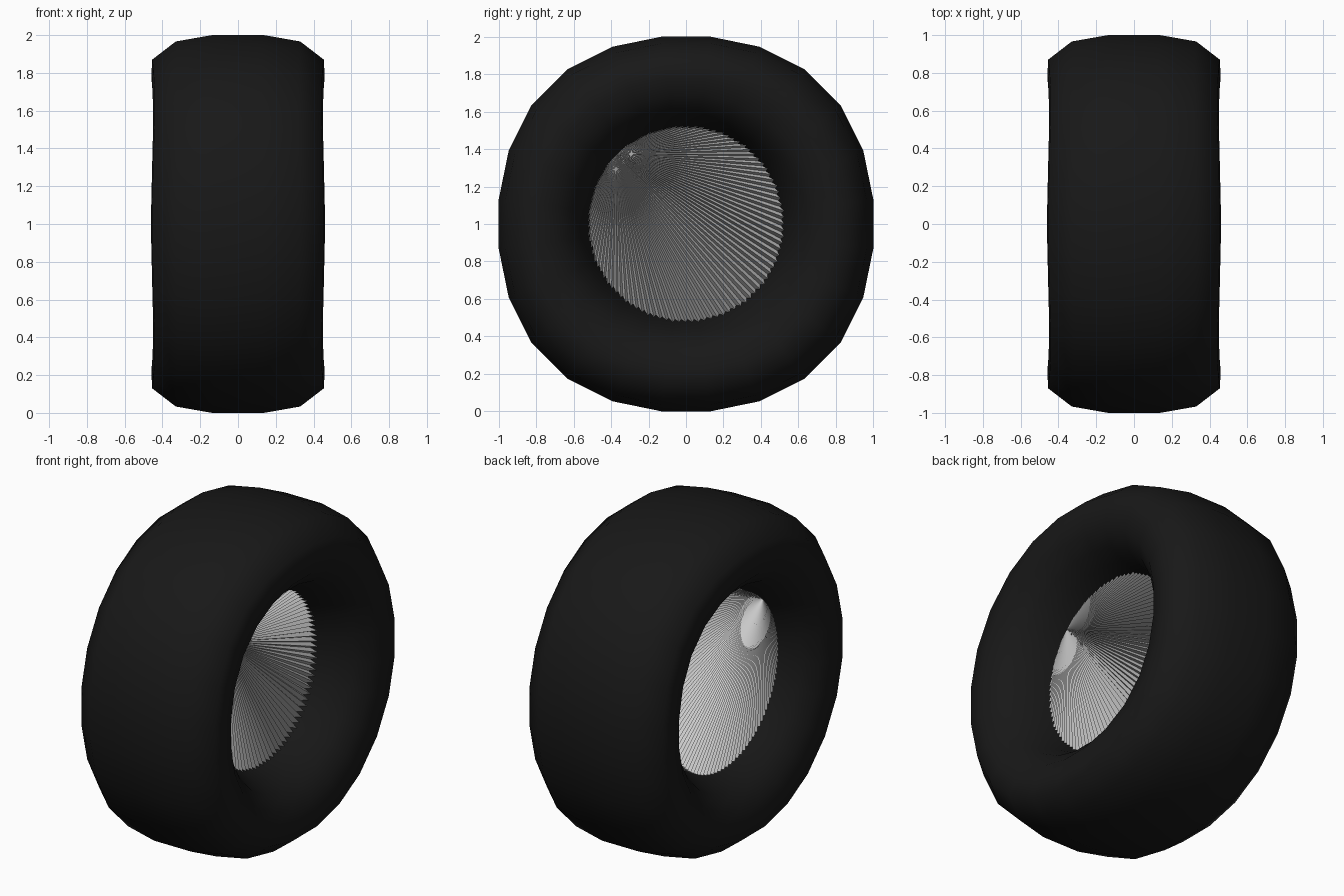
import bpy, bmesh, math

if "Cube" in bpy.data.objects:
    bpy.data.objects.remove(bpy.data.objects["Cube"])

SIDES = 24


def make_object(name, bm, smooth):
    bmesh.ops.recalc_face_normals(bm, faces=bm.faces)
    me = bpy.data.meshes.new(name)
    bm.to_mesh(me)
    bm.free()
    for p in me.polygons:
        p.use_smooth = smooth
    ob = bpy.data.objects.new(name, me)
    bpy.context.collection.objects.link(ob)
    return ob


# Tyre: half cross-section (x, radius), mirrored and swept around the x axis
half = [(0.13, 1.0), (0.33, 0.965), (0.455, 0.87), (0.46, 0.78), (0.435, 0.69),
        (0.36, 0.61), (0.26, 0.56), (0.10, 0.50)]
profile = half + [(-x, r) for x, r in reversed(half)]

bm = bmesh.new()
rings = []
for i in range(SIDES):
    a = 2 * math.pi * (i + 0.5) / SIDES
    c4 = math.cos(4 * a)
    ring = []
    for x, r in profile:
        w = max(0.0, min(1.0, (r - 0.5) / 0.4))
        rr = r * (1 + w * (0.026 - 0.0185 * c4))
        xx = x * (1 - w * 0.0165 * (1 - c4))
        ring.append(bm.verts.new((xx, rr * math.cos(a), 1 + rr * math.sin(a))))
    rings.append(ring)
n = len(profile)
for i in range(SIDES):
    p, q = rings[i], rings[(i + 1) % SIDES]
    for j in range(n):
        k = (j + 1) % n
        bm.faces.new((p[j], q[j], q[k], p[k]))
tyre = make_object("tyre", bm, True)
rubber = bpy.data.materials.new("rubber")
rubber.diffuse_color = (0.009, 0.009, 0.009, 1)
rubber.use_nodes = True
rubber.node_tree.nodes["Principled BSDF"].inputs["Base Color"].default_value = rubber.diffuse_color
tyre.data.materials.append(rubber)

# Hub: drum whose two caps are pleated fans spreading from one point on the rim
TEETH = 96
N = TEETH * 2
R = 0.53
START = math.radians(135)
bm = bmesh.new()
caps = []
for outer, inner in ((0.175, 0.135), (-0.26, -0.22)):
    cap = []
    for i in range(N):
        a = START + 2 * math.pi * i / N
        x = outer if i % 2 == 0 else inner
        cap.append(bm.verts.new((x, R * math.cos(a), 1 + R * math.sin(a))))
    for i in range(1, N - 1):
        bm.faces.new((cap[0], cap[i], cap[i + 1]))
    caps.append(cap)
for i in range(N):
    k = (i + 1) % N
    bm.faces.new((caps[0][i], caps[0][k], caps[1][k], caps[1][i]))
make_object("wheel_hub", bm, False)
